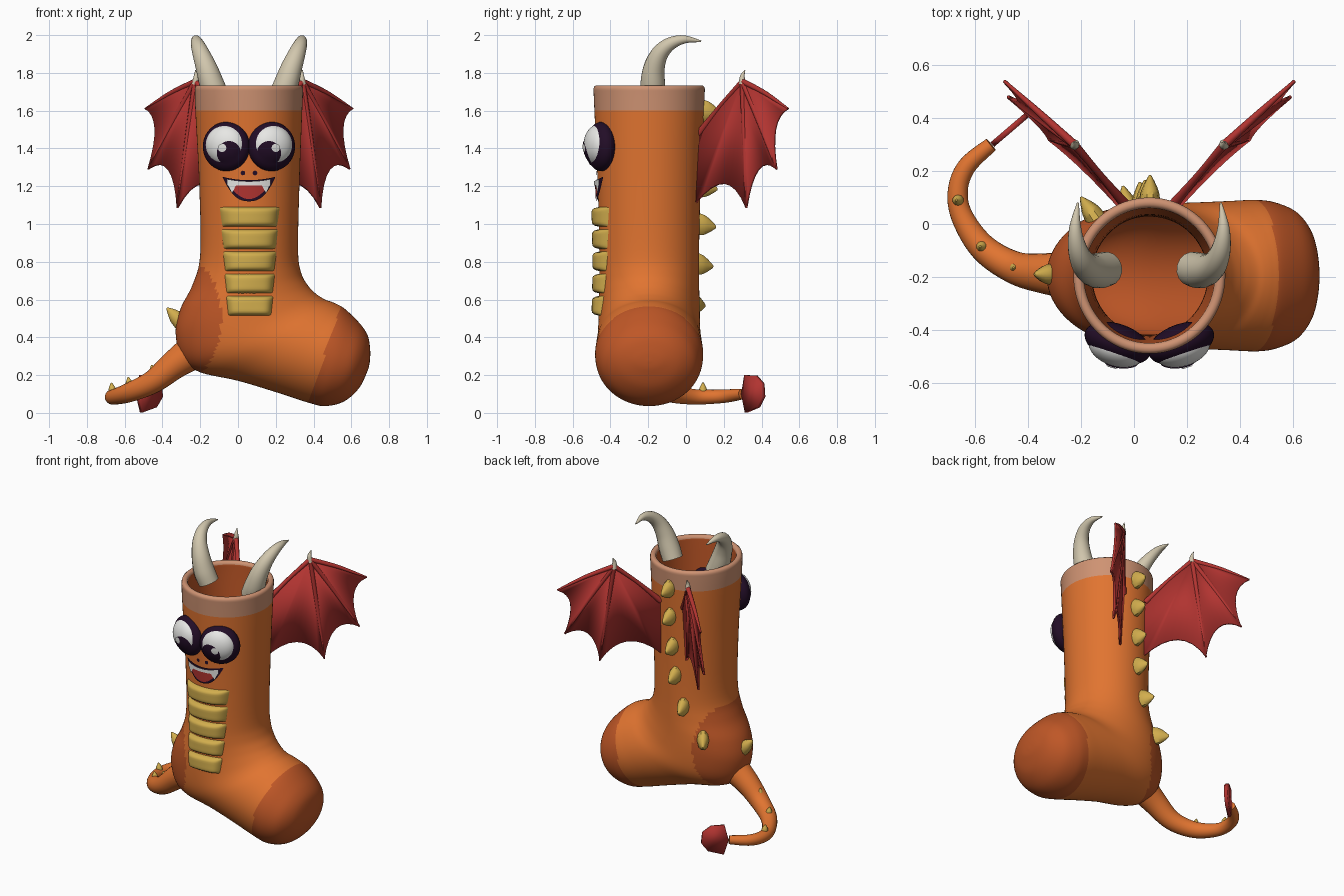
import bpy, bmesh, math
from mathutils import Vector, Matrix, Quaternion
from mathutils.bvhtree import BVHTree

if "Cube" in bpy.data.objects:
    bpy.data.objects.remove(bpy.data.objects["Cube"])

CX, CY = 0.058, -0.195  # axis of the boot shaft


def material(name, *rgb):
    m = bpy.data.materials.new(name)
    m.use_nodes = True
    m.diffuse_color = (*rgb, 1)
    m.node_tree.nodes["Principled BSDF"].inputs["Base Color"].default_value = (*rgb, 1)
    return m


ORANGE = material("orange", .75, .175, .03)
RUST = material("dark orange", .52, .095, .02)
PEACH = material("pale peach", .62, .29, .17)
YELLOW = material("yellow", .64, .42, .075)
RED = material("wing red", .44, .034, .03)
CREAM = material("horn cream", .64, .57, .42)
DARK = material("dark purple", .016, .004, .02)
WHITE = material("white", .82, .82, .8)


def finish(name, verts, faces, mats, rule=None, recalc=True):
    me = bpy.data.meshes.new(name)
    me.from_pydata([tuple(v) for v in verts], [], faces)
    if recalc:
        bm = bmesh.new()
        bm.from_mesh(me)
        bmesh.ops.recalc_face_normals(bm, faces=bm.faces)
        bm.to_mesh(me)
        bm.free()
    for m in mats:
        me.materials.append(m)
    for p in me.polygons:
        p.use_smooth = True
        if rule:
            p.material_index = rule(p)
    me.set_sharp_from_angle(angle=math.radians(45))
    ob = bpy.data.objects.new(name, me)
    bpy.context.scene.collection.objects.link(ob)
    return ob


def smooth(rows, n):
    """Catmull-Rom interpolation of number rows."""
    pad = [rows[0], *rows, rows[-1]]
    out = []
    for i in range(len(rows) - 1):
        for k in range(n):
            t = k / n
            out.append([.5 * (2*b + (c-a)*t + (2*a-5*b+4*c-d)*t*t + (3*b-a-3*c+d)*t**3)
                        for a, b, c, d in zip(*pad[i:i+4])])
    return out + [list(rows[-1])]


def ring_faces(rings, seg):
    faces = [(r*seg + i, r*seg + (i+1) % seg, (r+1)*seg + (i+1) % seg, (r+1)*seg + i)
             for r in range(rings - 1) for i in range(seg)]
    return faces + [tuple(range(seg)), tuple(range((rings-1)*seg, rings*seg))]


def tube(name, rows, mat, seg=16, n=6, zs=1, flip=False):
    """Tapered tube through rows of x, y, z, radius."""
    rows = smooth(rows, n)
    pts = [Vector(r[:3]) for r in rows]
    verts, q, last = [], None, None
    for i, r in enumerate(rows):
        t = (pts[min(i+1, len(pts)-1)] - pts[max(i-1, 0)]).normalized()
        q = t.to_track_quat('Z', 'Y') if q is None else last.rotation_difference(t) @ q
        last = t
        for k in range(seg):
            a = math.tau * k / seg
            v = pts[i] + q @ Vector((math.cos(a), math.sin(a), 0)) * max(r[3], .002)
            v.z = pts[0].z + (v.z - pts[0].z) * zs
            verts.append(mirror(v) if flip else v)
    return finish(name, verts, ring_faces(len(rows), seg), [mat])


def mirror(v):
    return Vector((2*CX - v[0], v[1], v[2]))


# Boot: tilted oval rings, given as heel-side x, z, instep-side x, z, half depth
rings = smooth([
    (-.229, 1.715, .345, 1.715, .295), (-.226, 1.6, .34, 1.6, .29),
    (-.205, 1.2, .325, 1.2, .272), (-.2, .84, .318, .86, .264),
    (-.24, .68, .335, .74, .264), (-.305, .55, .37, .675, .266),
    (-.33, .42, .405, .637, .268), (-.295, .285, .435, .615, .27),
    (-.2, .215, .465, .598, .273), (.0, .17, .495, .588, .277),
    (.2, .11, .525, .575, .282), (.37, .055, .56, .555, .286),
    (.46, .036, .61, .51, .275), (.56, .06, .66, .455, .24),
    (.64, .13, .69, .40, .17), (.685, .22, .7, .33, .08), (.698, .27, .699, .28, .006)], 6)
SEG = 96


def oval(row, inset=0, lift=0):
    ax, az, bx, bz, hy = row
    mid = Vector(((ax+bx)/2, CY, (az+bz)/2 + lift))
    half = Vector(((bx-ax)/2, 0, (bz-az)/2))
    half *= max(half.length - inset, .001) / half.length
    return [mid + half*math.cos(math.tau*k/SEG) + Vector((0, (hy-inset)*math.sin(math.tau*k/SEG), 0))
            for k in range(SEG)]


inner = [oval(r, .04) for r in reversed(rings[:64])]
rim = [oval(rings[0], i, l) for i, l in ((.036, .012), (.026, .019), (.012, .019), (.003, .011))]
loops = inner + rim + [oval(r) for r in rings]
inside = (len(inner) - 1) * SEG


def boot_colour(p):
    x, y, z = p.center
    if p.index < inside:
        return 1
    if z > 1.6:
        return 2
    heel = ((x + .24) / .15)**2 + ((z - .5) / .29)**2 < 1
    toe = x - .34*(z - .3) > .455
    return 1 if heel or toe else 0


boot = finish("boot", [v for l in loops for v in l], ring_faces(len(loops), SEG),
              [ORANGE, RUST, PEACH], boot_colour)


def tree(ob):
    return BVHTree.FromPolygons([v.co for v in ob.data.vertices],
                                [tuple(p.vertices) for p in ob.data.polygons])


def patch(name, c, half, bot, top, mat, trees, offset, taper=0, n=24, m=8):
    """Sheet laid on the front of other parts, between two height functions."""
    verts = []
    for i in range(n + 1):
        u = -math.cos(math.pi * i / n)
        for j in range(m + 1):
            v = -math.cos(math.pi * j / m)
            x = c + u*half*(1 - taper*(1 - v)/2)
            lo, hi = bot(c + u*half), top(c + u*half)
            z = lo + (hi - lo)*(v + 1)/2
            hits = [t.ray_cast(Vector((x, -2, z)), Vector((0, 1, 0)))[0] for t in trees]
            y = min([h.y for h in hits if h] or [CY - .2])
            verts.append((x, y - (offset(u, v) if callable(offset) else offset), z))
    w = m + 1
    faces = [(i*w+j, (i+1)*w+j, (i+1)*w+j+1, i*w+j+1) for i in range(n) for j in range(m)]
    return finish(name, verts, faces, [mat], recalc=False)


def disc(name, x, z, r, mat, trees, offset):
    def edge(px):
        return math.sqrt(max(0, r*r - (px-x)**2))
    patch(name, x, r, lambda p: z - edge(p), lambda p: z + edge(p), mat, trees, offset)


def ball(name, centre, size, turn, mat):
    bm = bmesh.new()
    mx = Matrix.Translation(centre) @ Matrix.Rotation(turn, 4, 'Z') @ Matrix.Diagonal((*size, 1))
    bmesh.ops.create_uvsphere(bm, u_segments=40, v_segments=24, radius=1, matrix=mx)
    verts, faces = [v.co.copy() for v in bm.verts], [[v.index for v in f.verts] for f in bm.faces]
    bm.free()
    return finish(name, verts, faces, [mat])


body = tree(boot)

# Belly plates
for i in range(5):
    z = 1.09 - .1175*i
    patch(f"belly_plate_{i+1}", .062, .162 - .009*i, lambda x: z - .105, lambda x: z, YELLOW, [body],
          lambda u, v: .042*(1 - u**8)*(1 - v**8) - .005, taper=.09, m=12)

# Eyes, horns and wings, once per side
for s, side in ((-1, "right"), (1, "left")):
    flip = s > 0
    dark = ball(f"{side}_eye_rim", (CX + s*.12, -.45, 1.41), (.13, .072, .13), s*.35, DARK)
    white = ball(f"{side}_eyeball", (CX + s*.123, -.468, 1.417), (.11, .07, .107), s*.3, WHITE)
    eye = [tree(dark), tree(white)]
    disc(f"{side}_pupil", CX + s*.106, 1.375, .064, DARK, eye, .004)
    disc(f"{side}_eye_glint", CX + s*.142, 1.403, .022, WHITE, eye, .008)
    disc(f"{side}_nostril", CX + s*.032, 1.27, .012, DARK, [body], .005)

    tube(f"{side}_horn", [(-.105, -.17, 1.66, .066), (-.135, -.176, 1.73, .067), (-.165, -.17, 1.82, .058),
                          (-.195, -.14, 1.9, .046), (-.215, -.085, 1.953, .035),
                          (-.222, -.01, 1.977, .022), (-.212, .08, 1.967, .004)], CREAM, flip=flip)

    joint = Vector((-.225, .3, 1.755))
    root = Vector((-.03, .07, 1.48))
    tips = [Vector(t) for t in ((-.49, .54, 1.61), (-.475, .48, 1.29), (-.32, .32, 1.085), (-.04, .05, 1.11))]
    edge = []
    for a, b in zip(tips, tips[1:]):
        bow = ((a + b)/2).lerp(joint, .35)
        edge += [a*(1-t)**2 + bow*2*t*(1-t) + b*t*t for t in (k/8 for k in range(8))]
    edge += [tips[-1], root]
    fan = [mirror(v) if flip else v for v in [joint] + edge]
    wing = finish(f"{side}_wing_membrane", fan, [(0, k, k+1) for k in range(1, len(edge))], [RED])
    mod = wing.modifiers.new("thickness", 'SOLIDIFY')
    mod.thickness, mod.offset = .014, 0
    for k, t in enumerate(tips[:3] + [root]):
        mid = joint.lerp(t, .5) + Vector((0, 0, .01))
        r = .02 if t == root else .006
        tube(f"{side}_wing_bone_{k+1}", [(*joint, .016), (*mid, .013), (*t, r)], RED, seg=8, flip=flip)
    tube(f"{side}_wing_claw", [(-.225, .3, 1.74, .02), (-.222, .298, 1.78, .013), (-.225, .312, 1.815, .002)],
         CREAM, seg=10, flip=flip)

# Mouth
patch("mouth", CX, .14, lambda x: 1.12 + .13*abs((x-CX)/.14)**2.5,
      lambda x: 1.232 + .018*((x-CX)/.14)**2, DARK, [body], .009)
patch("tongue", CX, .095, lambda x: 1.132 + .06*((x-CX)/.095)**2, lambda x: 1.205, RED, [body], .014)
patch("teeth", CX, .115, lambda x: 1.203 - .042*max(0, 1 - abs(abs(x-CX) - .09)/.02),
      lambda x: 1.226 + .012*((x-CX)/.115)**2, WHITE, [body], .019, n=60)

# Tail and its flat spade
tube("tail", [(-.2, -.19, .35, .1), (-.33, -.188, .26, .078), (-.45, -.165, .165, .062), (-.57, -.09, .11, .052),
              (-.65, .03, .086, .042), (-.665, .13, .085, .038), (-.63, .22, .09, .035),
              (-.54, .3, .1, .028)], ORANGE, seg=20)
outline = ((0, .1), (.025, .2), (.11, .197), (.165, .155), (.172, .085), (.13, .03), (.03, .002))
spade = finish("tail_spade", [(-.535 + .76*u, .3 + .65*u, z) for u, z in outline],
               [tuple(range(len(outline)))], [RED])
mod = spade.modifiers.new("thickness", 'SOLIDIFY')
mod.thickness, mod.offset = .022, 0


# Spikes down the back, heel and tail
def spike(name, base, out, length, r, zs=1):
    b, d = Vector(base), Vector(out).normalized() * length
    tube(name, [(*(b - d*.25), r), (*(b + d*.3), r*.85), (*(b + d*.75), r*.42), (*(b + d), .004)],
         YELLOW, seg=10, n=3, zs=zs)


for i, (x, z) in enumerate(((.06, 1.6), (.057, 1.405), (.045, 1.2), (.03, 1.0), (-.02, .79), (-.15, .58))):
    y = body.ray_cast(Vector((x, 2, z)), Vector((0, -1, 0)))[0].y
    spike(f"back_spike_{i+1}", (x, y, z), (x - CX, .3, -.03), .09, .04, 1.6)
spike("heel_spike", (-.315, -.19, .49), (-.8, 0, .75), .085, .042, 1.1)
for i, p in enumerate(((-.45, -.165, .215), (-.575, -.085, .15), (-.665, .09, .12))):
    spike(f"tail_spike_{i+1}", p, (-.15, 0, 1), .04, .022)
